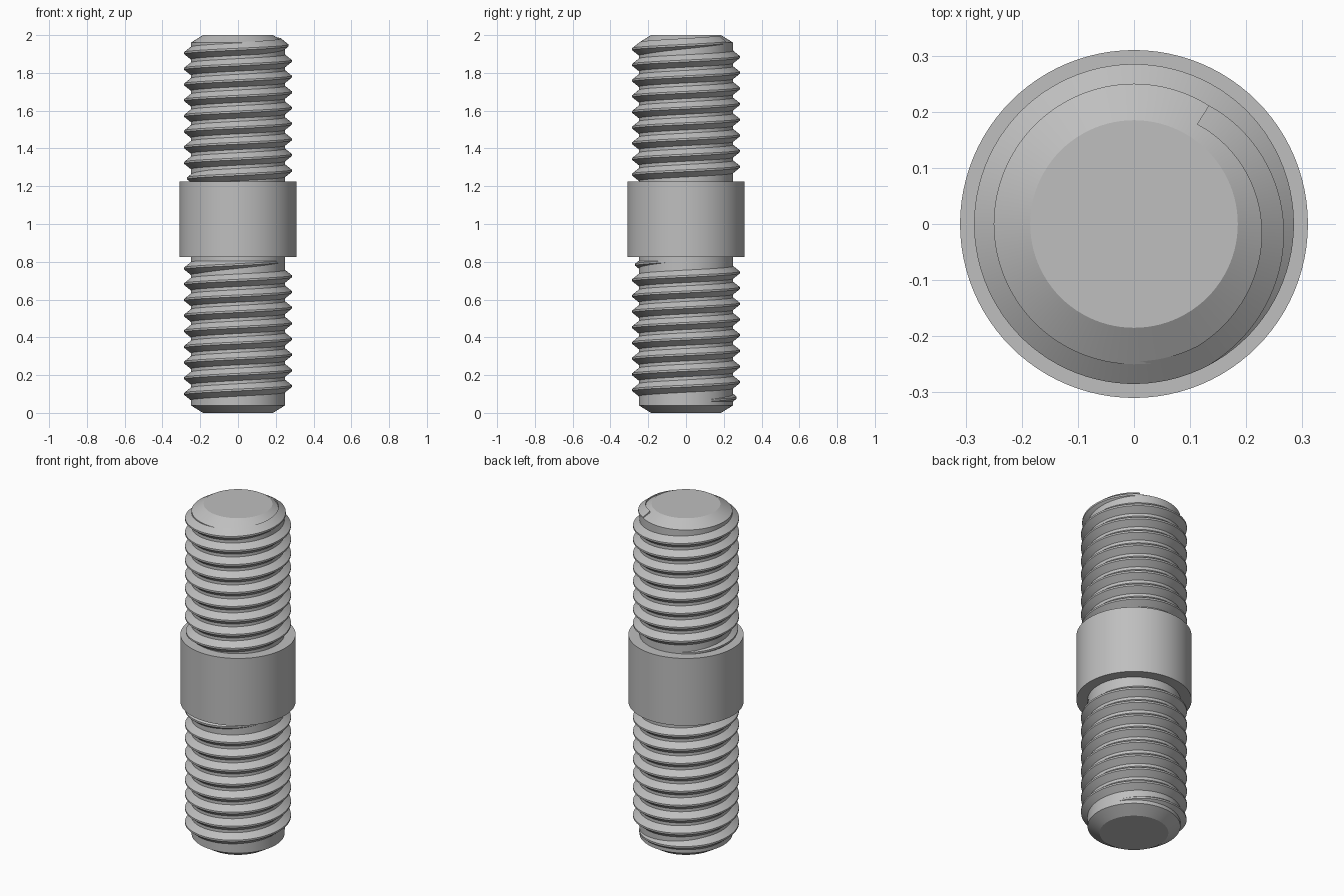
import bpy
import bmesh
from math import cos, sin, radians, tau

default = bpy.data.objects.get("Cube")
if default:
    bpy.data.objects.remove(default, do_unlink=True)

SEGMENTS = 96
ROOT, CREST = 0.25, 0.285
PITCH = 0.083
TURNS = 8.85

steel = bpy.data.materials.new("grey_steel")
grey = (0.52, 0.52, 0.52, 1)
steel.diffuse_color = grey
steel.use_nodes = True
steel.node_tree.nodes["Principled BSDF"].inputs["Base Color"].default_value = grey


def finish(name, bm):
    """Turn a bmesh into a smooth object with sharp edges kept."""
    bmesh.ops.recalc_face_normals(bm, faces=bm.faces)
    mesh = bpy.data.meshes.new(name)
    bm.to_mesh(mesh)
    bm.free()
    mesh.materials.append(steel)
    obj = bpy.data.objects.new(name, mesh)
    bpy.context.collection.objects.link(obj)
    bpy.ops.object.select_all(action='DESELECT')
    obj.select_set(True)
    bpy.context.view_layer.objects.active = obj
    bpy.ops.object.shade_smooth_by_angle(angle=radians(25))
    return obj


def turned(name, profile):
    """Capped solid of revolution from (radius, height) points."""
    bm = bmesh.new()
    rings = [[bm.verts.new((r * cos(tau * i / SEGMENTS), r * sin(tau * i / SEGMENTS), z))
              for i in range(SEGMENTS)] for r, z in profile]
    for low, high in zip(rings, rings[1:]):
        for i in range(SEGMENTS):
            j = (i + 1) % SEGMENTS
            bm.faces.new((low[i], low[j], high[j], high[i]))
    bm.faces.new(rings[0])
    bm.faces.new(rings[-1])
    return finish(name, bm)


def thread(name, start_angle, start_z):
    """Right-handed ridge that fades into the rod at both ends."""
    section = [(ROOT - 0.005, -0.037), (CREST, -0.005),
               (CREST, 0.005), (ROOT - 0.005, 0.037)]
    steps = int(TURNS * SEGMENTS)
    fade = SEGMENTS / 3
    bm = bmesh.new()
    rows = []
    for i in range(steps + 1):
        angle = start_angle + tau * i / SEGMENTS
        z = start_z + PITCH * i / SEGMENTS
        sink = (CREST - ROOT) * (1 - min(1, i / fade, (steps - i) / fade))
        rows.append([bm.verts.new(((r - sink) * cos(angle), (r - sink) * sin(angle), z + dz))
                     for r, dz in section])
    for a, b in zip(rows, rows[1:]):
        for k in range(4):
            n = (k + 1) % 4
            bm.faces.new((a[k], b[k], b[n], a[n]))
    bm.faces.new(rows[0])
    bm.faces.new(rows[-1])
    return finish(name, bm)


# Chamfered rod and plain middle collar
turned("rod", [(0.185, 0), (ROOT, 0.04), (ROOT, 1.96), (0.185, 2)])
turned("collar", [(0.31, 0.825), (0.31, 1.225)])

# Screw threads on both ends
thread("lower_thread", radians(30), 0.066)
thread("upper_thread", radians(114), 1.2255)
